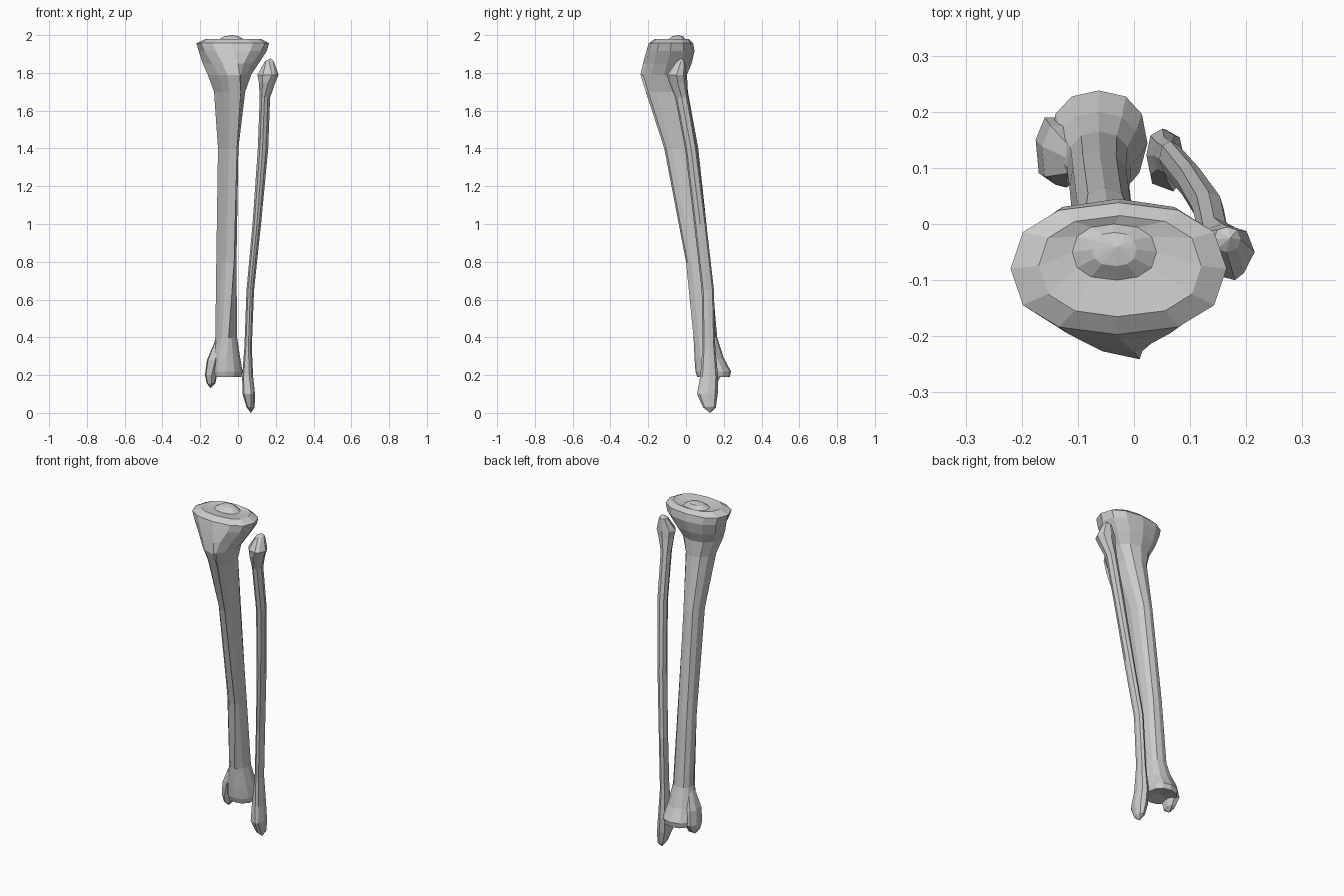
import bpy, bmesh
from math import sin, cos, pi


def ring(z, x0, x1, y0, y1, crest, tri, sides, p):
    """Cross-section in a box; front half tapers toward the crest x."""
    pts = []
    for k in range(sides):
        a = -pi / 2 + 2 * pi * k / sides
        u = abs(cos(a)) ** p * (1 if cos(a) > 0 else -1)
        v = abs(sin(a)) ** p * (1 if sin(a) > 0 else -1)
        x = (x0 + x1) / 2 + u * (x1 - x0) / 2
        y = (y0 + y1) / 2 + v * (y1 - y0) / 2
        if v < 0:
            x += (crest - x) * tri * abs(v)
            if abs(v) > 0.99:
                x = crest
        pts.append((x, y, z))
    return pts


def loft(bm, rings, sides, p=0.85, top=None, bottom=None):
    """Skin rings listed from the top down, closing the ends to a point."""
    loops = [[bm.verts.new(c) for c in ring(*r, sides, p)] for r in rings]
    for a, b in zip(loops, loops[1:]):
        for i in range(sides):
            j = (i + 1) % sides
            bm.faces.new((a[i], b[i], b[j], a[j]))
    for tip, loop in ((top, loops[0]), (bottom, loops[-1])):
        if tip:
            t = bm.verts.new(tip)
            for i in range(sides):
                bm.faces.new((t, loop[i], loop[(i + 1) % sides]))
        else:
            bm.faces.new(loop)


def finish(bm, name):
    bmesh.ops.recalc_face_normals(bm, faces=bm.faces[:])
    me = bpy.data.meshes.new(name)
    bm.to_mesh(me)
    bm.free()
    ob = bpy.data.objects.new(name, me)
    bpy.context.collection.objects.link(ob)


# Shin bone: z, x min, x max, y front, y back, crest x, crest sharpness
bm = bmesh.new()
loft(bm, [
    (1.993, -0.075, 0.005, -0.075, -0.015, -0.03, 0),
    (1.972, -0.11, 0.04, -0.10, 0.00, -0.03, 0),
    (1.980, -0.17, 0.12, -0.165, 0.015, -0.03, 0),
    (1.957, -0.22, 0.165, -0.197, 0.038, -0.03, 0),
    (1.915, -0.208, 0.152, -0.21, 0.045, -0.02, 0.1),
    (1.85, -0.187, 0.11, -0.228, 0.03, 0.0, 0.35),
    (1.79, -0.16, 0.07, -0.241, 0.005, 0.01, 0.5),
    (1.70, -0.127, 0.038, -0.213, 0.01, 0.015, 0.5),
    (1.40, -0.106, 0.002, -0.115, 0.065, -0.005, 0.5),
    (0.80, -0.115, -0.008, 0.0, 0.13, -0.02, 0.45),
    (0.40, -0.12, -0.005, 0.04, 0.165, -0.05, 0.25),
    (0.29, -0.14, 0.012, 0.045, 0.20, -0.06, 0.1),
    (0.22, -0.15, 0.024, 0.05, 0.238, -0.06, 0.1),
    (0.19, -0.145, 0.018, 0.06, 0.232, -0.06, 0.1),
], 12, top=(-0.03, -0.04, 2.0), bottom=(-0.06, 0.14, 0.205))
# Inner ankle knob
loft(bm, [
    (0.38, -0.122, -0.09, 0.08, 0.14, -0.1, 0),
    (0.28, -0.165, -0.10, 0.065, 0.18, -0.12, 0),
    (0.20, -0.176, -0.11, 0.07, 0.195, -0.14, 0),
    (0.155, -0.165, -0.12, 0.085, 0.165, -0.14, 0),
], 7, bottom=(-0.145, 0.12, 0.13))
finish(bm, "shin_bone")

# Outer slim bone
bm = bmesh.new()
loft(bm, [
    (1.86, 0.142, 0.19, -0.05, -0.005, 0.165, 0),
    (1.79, 0.103, 0.215, -0.10, 0.0, 0.18, 0.3),
    (1.75, 0.11, 0.198, -0.09, 0.002, 0.16, 0.3),
    (1.67, 0.115, 0.17, -0.058, 0.012, 0.14, 0.3),
    (1.40, 0.105, 0.16, -0.005, 0.058, 0.13, 0.3),
    (1.00, 0.077, 0.122, 0.043, 0.108, 0.10, 0.3),
    (0.65, 0.045, 0.085, 0.083, 0.148, 0.065, 0.3),
    (0.35, 0.034, 0.073, 0.088, 0.155, 0.055, 0.2),
    (0.19, 0.022, 0.08, 0.075, 0.17, 0.06, 0),
    (0.10, 0.024, 0.09, 0.058, 0.168, 0.07, 0),
    (0.03, 0.045, 0.088, 0.09, 0.158, 0.07, 0),
], 8, top=(0.172, -0.025, 1.877), bottom=(0.068, 0.128, 0.0))
finish(bm, "outer_slim_bone")
